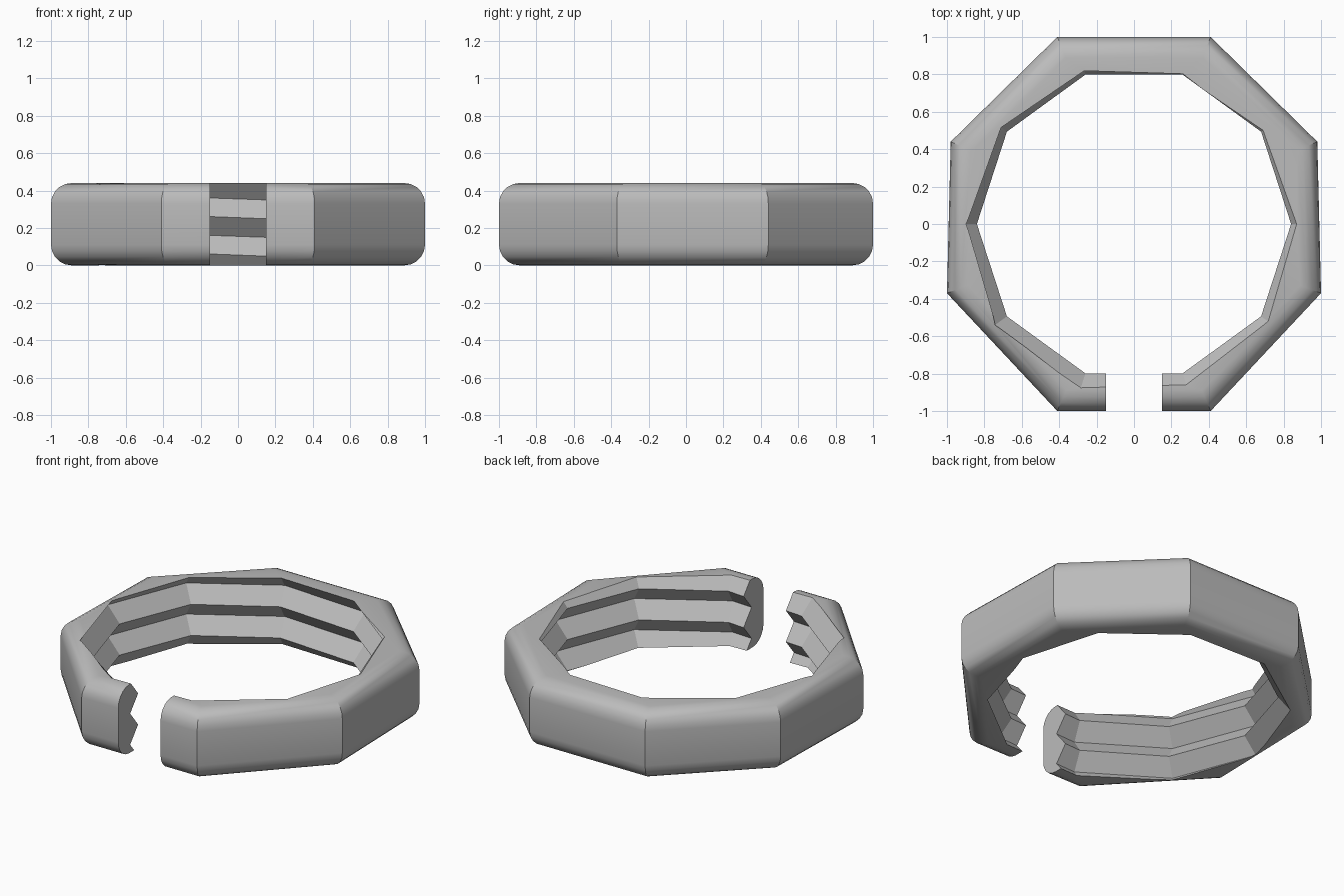
import bpy, bmesh, math
from mathutils import Vector

cube = bpy.data.objects.get("Cube")
if cube:
    bpy.data.objects.remove(cube, do_unlink=True)

HEIGHT = 0.44
PITCH = 0.2
SIDES = 10

grey = bpy.data.materials.new("plain grey")
grey.use_nodes = True
colour = (0.5, 0.5, 0.5, 1)
grey.diffuse_color = colour
grey.node_tree.nodes["Principled BSDF"].inputs["Base Color"].default_value = colour


def make_object(name, bm):
    bmesh.ops.recalc_face_normals(bm, faces=bm.faces[:])
    mesh = bpy.data.meshes.new(name)
    bm.to_mesh(mesh)
    bm.free()
    mesh.materials.append(grey)
    ob = bpy.data.objects.new(name, mesh)
    bpy.context.collection.objects.link(ob)
    return ob


# Eight-sided outer body with rounded top and bottom rims
half = [(0.41, -1), (1, -0.37), (0.98, 0.44), (0.41, 1)]
outline = half + [(-x, y) for x, y in reversed(half)]
bm = bmesh.new()
base = bm.faces.new([bm.verts.new((x, y, 0)) for x, y in outline])
top = bmesh.ops.extrude_face_region(bm, geom=[base], use_keep_orig=True)
bmesh.ops.translate(bm, vec=(0, 0, HEIGHT),
                    verts=[v for v in top["geom"] if isinstance(v, bmesh.types.BMVert)])
rims = [e for e in bm.edges if abs(e.verts[0].co.z - e.verts[1].co.z) < 0.01]
bmesh.ops.recalc_face_normals(bm, faces=bm.faces[:])
bmesh.ops.bevel(bm, geom=rims, offset=0.11, segments=5, profile=0.5, affect='EDGES')
ring = make_object("threaded_ring", bm)

# Ten-sided helical core that cuts the inner thread
bm = bmesh.new()
ROWS = 14
grid = []
for i in range(SIDES):
    angle = math.tau * i / SIDES
    column = []
    for k in range(ROWS):
        radius = 0.84 if k % 2 else 0.925
        z = 0.355 + PITCH * (i / SIDES - 0.25) + PITCH / 2 * (k - 8)
        column.append(bm.verts.new((radius * math.cos(angle), radius * math.sin(angle), z)))
    grid.append(column)
for i in range(SIDES):
    # The last column joins the first one a full turn higher
    following = grid[i + 1] if i < SIDES - 1 else grid[0][2:]
    for k in range(len(following) - 1):
        bm.faces.new((grid[i][k], following[k], following[k + 1], grid[i][k + 1]))
low, high = bm.verts.new((0, 0, -1)), bm.verts.new((0, 0, 1.5))
for edge in [e for e in bm.edges if e.is_boundary]:
    middle = (edge.verts[0].co.z + edge.verts[1].co.z) / 2
    bm.faces.new((*edge.verts, low if middle < HEIGHT / 2 else high))
core = make_object("thread_cutter", bm)

# Opening at the front
bm = bmesh.new()
bmesh.ops.create_cube(bm, size=1)
for v in bm.verts:
    v.co = Vector((v.co.x * 0.3, v.co.y - 0.9, v.co.z * 2))
gap = make_object("gap_cutter", bm)

bpy.ops.object.select_all(action='DESELECT')
bpy.context.view_layer.objects.active = ring
ring.select_set(True)
for cutter in (core, gap):
    cutter.hide_render = True
    mod = ring.modifiers.new("cut", 'BOOLEAN')
    mod.operation = 'DIFFERENCE'
    mod.solver = 'EXACT'
    mod.object = cutter
    bpy.ops.object.modifier_apply(modifier=mod.name)
    bpy.data.objects.remove(cutter, do_unlink=True)

bpy.ops.object.shade_smooth_by_angle(angle=math.radians(25))
